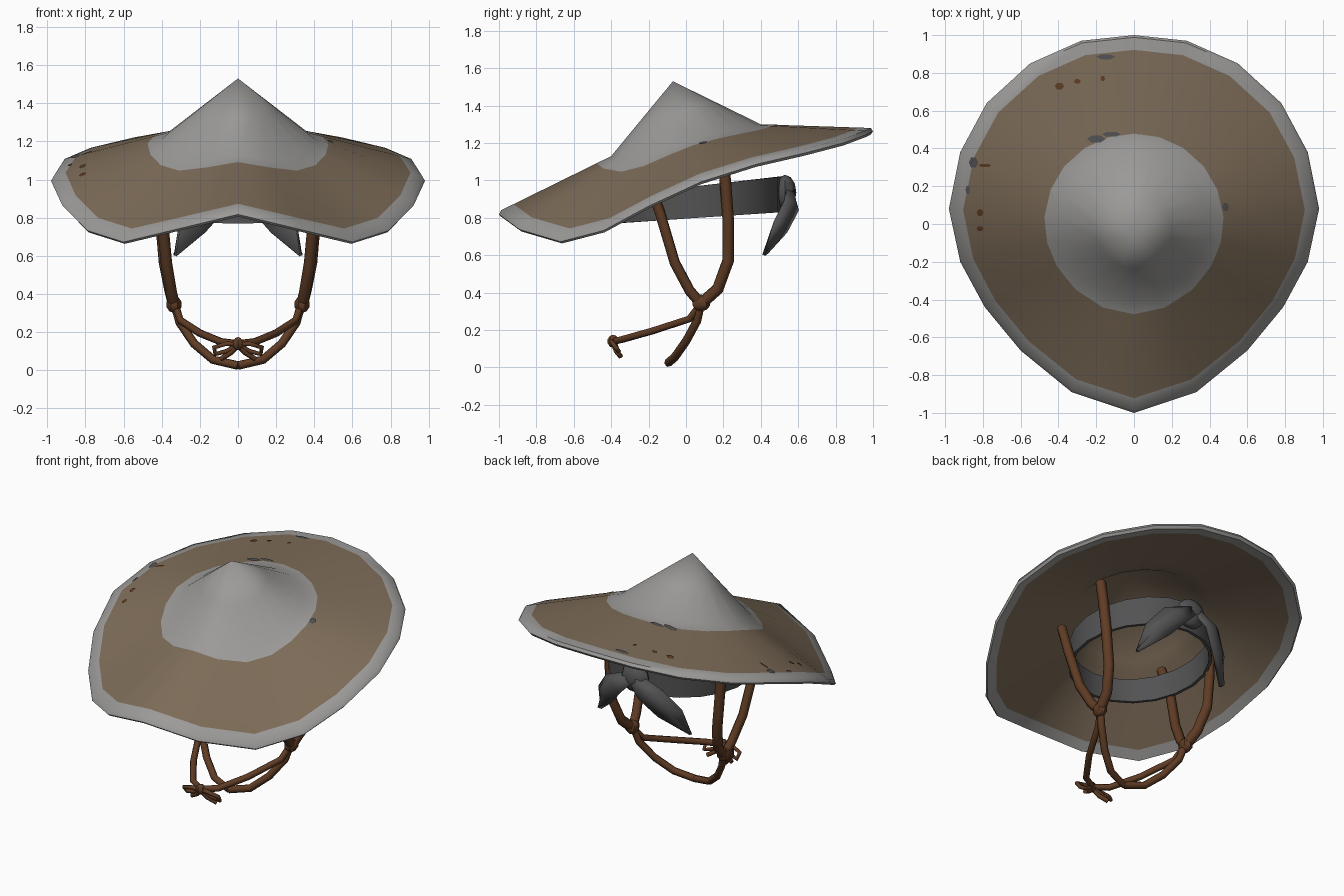
import bpy, bmesh, math
from mathutils import Vector

if "Cube" in bpy.data.objects:
    bpy.data.objects.remove(bpy.data.objects["Cube"])

def material(name, rgb):
    m = bpy.data.materials.new(name)
    m.diffuse_color = (*rgb, 1)
    m.use_nodes = True
    m.node_tree.nodes["Principled BSDF"].inputs["Base Color"].default_value = m.diffuse_color
    return m

LIGHT = material("light grey", (0.33, 0.325, 0.315))
TAN = material("tan brown", (0.205, 0.150, 0.098))
DARK = material("dark grey", (0.085, 0.085, 0.088))
LEATHER = material("leather brown", (0.115, 0.045, 0.018))

def finish(bm, name, mats, smooth=40):
    bmesh.ops.recalc_face_normals(bm, faces=bm.faces)
    me = bpy.data.meshes.new(name)
    bm.to_mesh(me)
    bm.free()
    for m in mats:
        me.materials.append(m)
    ob = bpy.data.objects.new(name, me)
    bpy.context.collection.objects.link(ob)
    bpy.ops.object.select_all(action='DESELECT')
    ob.select_set(True)
    bpy.context.view_layer.objects.active = ob
    if smooth:
        bpy.ops.object.shade_smooth_by_angle(angle=math.radians(smooth))
    return ob

# Hat: right half of the wavy rim, back to front (x, y, z, crown base z)
RIM = [(0, 1, 1.28, 1.30), (.28, .97, 1.265, 1.295), (.55, .85, 1.22, 1.28),
       (.78, .64, 1.165, 1.265), (.92, .38, 1.105, 1.245), (.98, .08, 1.01, 1.215),
       (.92, -.20, .88, 1.17), (.79, -.44, .75, 1.125), (.60, -.67, .69, 1.10),
       (.33, -.89, .755, 1.11), (0, -1, .835, 1.13)]
FULL = RIM + [(-x, y, z, k) for x, y, z, k in RIM[-2:0:-1]]
APEX = Vector((0, -.07, 1.53))

def brim_point(spoke, t):
    x, y, z, k = spoke
    rim = Vector((x, y, z))
    d = Vector((x, y, 0)).normalized() * .40
    return Vector((d.x, d.y, k)).lerp(rim, t)

def on_brim(x, y):
    # height of the brim top at a plan position
    a = math.atan2(y, x)
    best = []
    for s in FULL:
        da = abs((math.atan2(s[1], s[0]) - a + math.pi) % (2 * math.pi) - math.pi)
        best.append((da, s))
    best.sort(key=lambda b: b[0])
    (d0, s0), (d1, s1) = best[:2]
    w = d0 / (d0 + d1)
    s = tuple(p * (1 - w) + q * w for p, q in zip(s0, s1))
    t = (math.hypot(x, y) - .40) / (math.hypot(s[0], s[1]) - .40)
    return brim_point(s, t).z

bm = bmesh.new()
STEPS = [0, .13, .5, .87, .98]
n = len(FULL)
rings, cols = [], []
rings.append([bm.verts.new(APEX.lerp(brim_point(s, 0), .5)) for s in FULL])
for t in STEPS:
    rings.append([bm.verts.new(brim_point(s, t)) for s in FULL])
down = Vector((0, 0, -.035))
rings.append([bm.verts.new(brim_point(s, 1) + down * .5) for s in FULL])
for t in reversed(STEPS):
    rings.append([bm.verts.new(brim_point(s, t) + down) for s in FULL])
cols = [0, 0, 1, 1, 0, 0, 0, 0, 1, 1, 1]
for r in range(len(rings) - 1):
    for i in range(n):
        j = (i + 1) % n
        f = bm.faces.new((rings[r][i], rings[r][j], rings[r + 1][j], rings[r + 1][i]))
        f.material_index = cols[r]
for ring, p, c in ((rings[0], APEX, 0), (rings[-1], APEX + down * 1.4, 1)):
    v = bm.verts.new(p)
    for i in range(n):
        f = bm.faces.new((ring[i], ring[(i + 1) % n], v))
        f.material_index = c
finish(bm, "hat", [LIGHT, TAN], 50)

# Small worn patches on the brim
PATCHES = [(-.15, .885, .05, .015, DARK), (-.85, .325, .025, .03, DARK),
           (-.20, .45, .05, .02, DARK), (-.12, .475, .05, .015, DARK),
           (.485, .09, .018, .025, DARK), (-.88, .18, .012, .025, DARK),
           (-.79, .31, .035, .01, LEATHER), (-.815, .06, .018, .02, LEATHER),
           (-.815, -.025, .018, .015, LEATHER), (-.30, .755, .018, .014, LEATHER),
           (-.395, .73, .025, .02, LEATHER), (-.165, .77, .012, .015, LEATHER)]
for x, y, a, b, m in PATCHES:
    bm = bmesh.new()
    vs = []
    for i in range(6):
        px, py = x + a * math.cos(i * math.pi / 3), y + b * math.sin(i * math.pi / 3)
        vs.append(bm.verts.new((px, py, on_brim(px, py) + .006)))
    bm.faces.new(vs)
    finish(bm, "worn_patch", [m], 0)

# Head band: a tilted oval ring, higher at the back
bm = bmesh.new()
N = 20
loops = []
for off, top in ((0, 0), (0, 1), (-.02, 1), (-.02, 0)):
    ring = []
    for i in range(N):
        a = i * 2 * math.pi / N
        s = math.sin(a)
        z = (.97 + .05 * s) if top else (.80 + .03 * s)
        ring.append(bm.verts.new(((.42 + off) * math.cos(a), .06 + (.45 + off) * s, z)))
    loops.append(ring)
for k in range(4):
    for i in range(N):
        j = (i + 1) % N
        bm.faces.new((loops[k][i], loops[k][j], loops[(k + 1) % 4][j], loops[(k + 1) % 4][i]))
finish(bm, "head_band", [DARK])

def blob(name, loc, size, mat, u=8, v=6):
    bm = bmesh.new()
    bmesh.ops.create_uvsphere(bm, u_segments=u, v_segments=v, radius=1)
    for vert in bm.verts:
        vert.co = Vector(loc) + Vector(c * s for c, s in zip(vert.co, size))
    finish(bm, name, [mat])

blob("band_knot", (0, .53, .935), (.10, .06, .095), DARK)

# Band tails: leaf shaped cloth ends hanging from the knot
for side in (-1, 1):
    bm = bmesh.new()
    rows = []
    for x, y, z, w in ((.03, .56, .94, .05), (.14, .57, .87, .085),
                       (.24, .51, .75, .08), (.33, .42, .60, .008)):
        c, h = Vector((x, y, z)), Vector((.85, -.4, .35)) * w
        row = [c - h, c + Vector((.01, .02, .01)), c + h]
        rows.append([bm.verts.new((p.x * side, p.y, p.z)) for p in row])
    for r0, r1 in zip(rows, rows[1:]):
        for i in range(2):
            bm.faces.new((r0[i], r0[i + 1], r1[i + 1], r1[i]))
    ob = finish(bm, "band_tail", [DARK])
    mod = ob.modifiers.new("thickness", 'SOLIDIFY')
    mod.thickness = .015

# Leather cords
def cord(name, pts, side=1, radius=.02):
    cu = bpy.data.curves.new(name, 'CURVE')
    cu.dimensions = '3D'
    cu.bevel_depth = 1
    cu.bevel_resolution = 1
    cu.use_fill_caps = True
    sp = cu.splines.new('POLY')
    sp.points.add(len(pts) - 1)
    for p, q in zip(sp.points, pts):
        p.co = (q[0] * side, q[1], q[2], 1)
        p.radius = q[3] if len(q) > 3 else radius
    cu.materials.append(LEATHER)
    ob = bpy.data.objects.new(name, cu)
    bpy.context.collection.objects.link(ob)

for s in (-1, 1):
    cord("front_strap", [(.39, -.21, 1.02), (.40, -.14, .83), (.375, -.06, .56),
                         (.35, .02, .41), (.335, .08, .34)], s, .03)
    cord("back_strap", [(.42, .19, 1.15), (.415, .21, 1.0), (.405, .225, .8), (.385, .225, .57),
                        (.355, .17, .42), (.335, .08, .34)], s, .032)
    cord("bow_strap", [(.33, .08, .34), (.30, .02, .26), (.20, -.18, .195),
                       (.09, -.34, .15), (0, -.385, .14)], s, .02)
    cord("chin_strap", [(.33, .08, .34), (.305, .06, .25), (.23, 0, .14),
                        (.13, -.06, .055), (0, -.095, .025)], s, .023)
    blob("strap_knot", (s * .335, .08, .345), (.042, .052, .045), LEATHER, 7, 5)
    cord("bow_loop", [(0, -.385, .135), (.06, -.40, .14), (.125, -.385, .12), (.12, -.36, .085),
                      (.06, -.37, .10), (0, -.385, .135)], s, .013)
    cord("bow_tail", [(0, -.39, .13), (.04, -.375, .09), (.09, -.35, .06)], s, .014)
blob("bow_knot", (0, -.39, .14), (.03, .03, .035), LEATHER, 6, 5)
